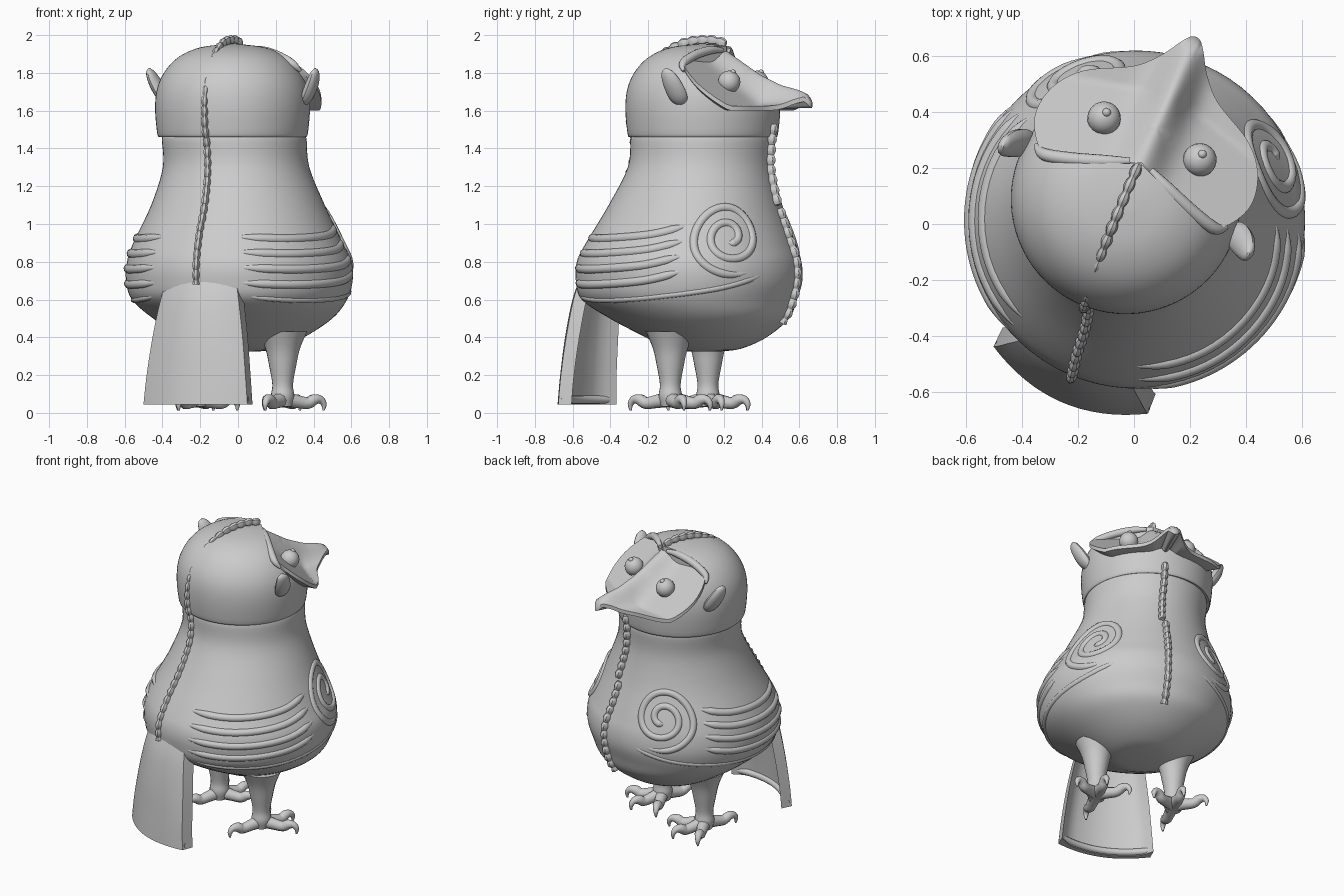
import bpy, bmesh, math
from math import sin, cos, pi, radians
from mathutils import Vector, Matrix

if "Cube" in bpy.data.objects:
    bpy.data.objects.remove(bpy.data.objects["Cube"])

# Everything is built facing +y, then the whole bird is turned about z
TURN = Matrix.Rotation(radians(-23.5), 4, 'Z')
HX, HY = -0.062, 0.07          # head axis


def loft(name, rings):
    bm = bmesh.new()
    vr = [[bm.verts.new(TURN @ Vector(p)) for p in r] for r in rings]
    n = len(rings[0])
    for a, b in zip(vr, vr[1:]):
        for i in range(n):
            bm.faces.new((a[i], a[(i + 1) % n], b[(i + 1) % n], b[i]))
    bm.faces.new(vr[0])
    bm.faces.new(vr[-1])
    bmesh.ops.recalc_face_normals(bm, faces=bm.faces)
    me = bpy.data.meshes.new(name)
    bm.to_mesh(me)
    bm.free()
    ob = bpy.data.objects.new(name, me)
    bpy.context.collection.objects.link(ob)
    return ob


def smooth(pts, k):
    """Catmull-Rom resampling of tuples of any size."""
    out = []
    for i in range(len(pts) - 1):
        p0, p1, p2, p3 = pts[max(i - 1, 0)], pts[i], pts[i + 1], pts[min(i + 2, len(pts) - 1)]
        for j in range(k):
            t = j / k
            out.append(tuple(0.5 * (2 * b + (c - a) * t + (2 * a - 5 * b + 4 * c - d) * t * t
                             + (3 * b - a - 3 * c + d) * t ** 3) for a, b, c, d in zip(p0, p1, p2, p3)))
    return out + [tuple(pts[-1])]


def tube(name, pts, n=12, squash=1.0, ref=(1, 0, 0)):
    """Tube through (x, y, z, radius) points."""
    P = [Vector(p[:3]) for p in pts]
    side, rings = Vector(ref), []
    for i, p in enumerate(P):
        t = (P[min(i + 1, len(P) - 1)] - P[max(i - 1, 0)]).normalized()
        side = (side - t * side.dot(t)).normalized()
        up = t.cross(side)
        rings.append([p + (side * cos(a) * squash + up * sin(a)) * pts[i][3]
                      for a in (2 * pi * k / n for k in range(n))])
    return loft(name, rings)


def ball(name, c, r, n=20):
    return loft(name, [[(c[0] + r * sin(a) * cos(b), c[1] + r * sin(a) * sin(b), c[2] + r * cos(a))
                        for b in (2 * pi * k / n for k in range(n))]
                       for a in (pi * (0.02 + 0.96 * j / 10) for j in range(11))])


def revolve(name, prof, n=72):
    return loft(name, [[(cx + r * cos(a), cy + r * sin(a), z) for a in (2 * pi * k / n for k in range(n))]
                       for z, cx, cy, r in prof])


def lerp_table(tab, x):
    for a, b in zip(tab, tab[1:]):
        if x <= b[0]:
            t = max(0, (x - a[0]) / (b[0] - a[0]))
            return [p + (q - p) * t for p, q in zip(a, b)]
    return list(tab[-1])


# Body
body_prof = smooth([(0.325, -.015, .1, .08), (0.34, -.015, .105, .19), (0.4, -.015, .11, .32),
                    (0.5, -.005, .075, .475), (0.6, 0, .02, .57), (0.7, 0, .018, .6),
                    (0.8, 0, .018, .595), (0.9, -.01, .023, .555), (1.1, -.02, .046, .46),
                    (1.3, -.041, .069, .388), (1.45, -.054, .074, .383), (1.462, -.054, .074, .37)], 5)
revolve("body", body_prof)


def surf(th, z, off=0.0):
    """Point on the body; th in radians away from the front, positive to the right."""
    _, cx, cy, r = lerp_table(body_prof, z)
    return (cx + (r + off) * sin(th), cy + (r + off) * cos(th), z)


# Head lid
head = revolve("head", smooth([(1.462, HX, HY, .385), (1.475, HX, HY, .398), (1.6, HX, HY, .41), (1.7, HX, HY, .403),
                               (1.78, HX, HY, .375), (1.85, HX, HY, .325), (1.9, HX, HY, .26),
                               (1.935, HX, HY, .17), (1.95, HX, HY, .06), (1.952, HX, HY, .01)], 4))

# Heart-shaped face dish running out into the beak
half = smooth([(0, .14), (.1, .1), (.22, .055), (.34, .035), (.415, .14), (.4, .26), (.32, .36),
               (.165, .445), (.09, .52), (.045, .59), (.02, .622), (0, .63)], 5)
outline = half + [(-x, y) for x, y in half[-2:0:-1]]
ridge = [(0, 1.95), (.13, 1.92), (.33, 1.79), (.45, 1.735), (.55, 1.71), (.6, 1.69), (.63, 1.64)]


def face_z(x, y):
    dish = max(1.95 - 0.8 * y - 0.2 * abs(x), 1.625)
    return dish + (lerp_table(ridge, y)[1] - dish) * math.exp(-(x / 0.07) ** 2)


def face_ring(s, dz=0.0):
    pts = [(x * s, 0.28 + (y - 0.28) * s) for x, y in outline]
    return [Vector((x + HX, y + HY, face_z(x, y) + dz)) for x, y in pts]


front = [face_ring(s) for s in [0.01] + [k / 14 for k in range(1, 15)]]
low = face_ring(1, -0.025)
core = Vector((HX, 0.05 + HY, 1.6))
loft("face_and_beak", front + [low, [p.lerp(core, 0.4) for p in low]])

cutter = loft("face_cutter", [face_ring(s * 1.02, -0.015) for s in [0.01] + [k / 8 for k in range(1, 9)]]
              + [[Vector((p.x, p.y, 2.3)) for p in face_ring(1.02)]])
cutter.hide_render = True
mod = head.modifiers.new("cut", 'BOOLEAN')
mod.operation, mod.solver, mod.object = 'DIFFERENCE', 'EXACT', cutter
bpy.context.view_layer.objects.active = head
bpy.ops.object.modifier_apply(modifier="cut")
bpy.data.objects.remove(cutter)

for s, tag in ((1, "right"), (-1, "left")):
    # Eyes with pupils, brows, ears
    ex, ey = HX + s * .186, HY + .233
    ball("eye_" + tag, (ex, ey, 1.752), .06)
    ball("pupil_" + tag, (ex, ey + .022, 1.802), .016, 12)
    tube("brow_" + tag, smooth([(HX + s * x, HY + y, z, r) for x, y, z, r in
         [(.04, .13, 1.92, .012), (.12, .095, 1.92, .022), (.23, .055, 1.895, .024),
          (.33, .03, 1.85, .022), (.37, .05, 1.81, .008)]], 5))
    tube("ear_" + tag, smooth([(HX + s * x, HY + y, z, r) for x, y, z, r in
         [(.37, .05, 1.62, .015), (.41, .04, 1.67, .05), (.45, .02, 1.74, .052),
          (.475, .0, 1.80, .035), (.478, -.005, 1.825, .006)]], 5), squash=.6)

    # Wing relief: spiral on the shoulder and feather bands sweeping back
    def relief(name, pts, r):
        path = []
        for i, (th, z) in enumerate(pts):
            e = min(i, len(pts) - 1 - i)
            path.append(surf(s * th, z, -.012) + (r * min(1, .3 + e * .12),))
        tube(name, path, 10, ref=(0, 0, 1))

    spiral = []
    for i in range(100):
        t = i / 99
        a, rad = -pi * 0.6 + t * 4.3 * pi, .03 + .2 * t
        spiral.append((.78 - rad * cos(a) / .56, .93 + rad * sin(a) * .9))
    relief("wing_spiral_" + tag, spiral, .024)
    for k, (z0, z1) in enumerate([(.97, .93), (.89, .85), (.81, .77), (.73, .69)]):
        relief(f"wing_band_{tag}_{k}", smooth([(1.22, z0 + .02), (1.6, z0 - .03),
               (2.2, (z0 + z1) / 2 - .03), (2.75, z1)], 12), .025)
    relief("wing_edge_" + tag, smooth([(.4, .74), (.9, .66), (1.6, .61), (2.2, .6), (2.7, .62)], 12), .018)

    # Leg and clawed toes
    lx, ly = s * .25, .018
    tube("leg_" + tag, smooth([(lx, ly, z, r) for z, r in
         [(.43, .13), (.34, .092), (.25, .072), (.15, .055), (.09, .062), (.035, .05)]], 4), 20)
    for ang in (-48, 0, 48, 180):
        a = radians(ang)
        tube(f"toe_{tag}_{ang}", smooth([(lx + d * sin(a), ly + d * cos(a), z, r) for d, z, r in
             [(.0, .075, .045), (.08, .06, .036), (.14, .052, .032), (.175, .07, .03),
              (.21, .07, .022), (.23, .045, .015), (.228, .012, .005)]], 4), 10,
             ref=(cos(a), -sin(a), 0))

# Tail: a curved plate with in-turned edges
rows = []
for z, w, f, bow in smooth([(.74, .19, -.56, .05), (.6, .225, -.615, .07), (.4, .26, -.652, .08),
                            (.2, .285, -.672, .08), (.045, .3, -.685, .085)], 5):
    us = [-1 + k / 8 for k in range(17)]
    outer = [(.015 + u * w, f + bow * u * u, z) for u in us]
    inner = [(.015 + u * w * .99, f + bow * u * u + .035 + .04 * max(0, (abs(u) - .8) * 5), z) for u in us]
    rows.append(outer + inner[::-1])
loft("tail", rows)
tube("tail_lip", [(.015 + u * .29, -.65 + .085 * u * u, .07, .022) for u in
                  (-1 + k / 8 for k in range(17))], ref=(0, 0, 1))


# Scalloped seams down the back and the breast
def seam(name, pts, r):
    path = smooth(pts, 40)
    length, out, last = 0, [], Vector(path[0])
    for p in path:
        length += (Vector(p) - last).length
        last = Vector(p)
        out.append(p + (r * (.72 + .4 * abs(sin(length * pi / .055))),))
    tube(name, out, 8, squash=.75)


seam("back_seam", [(-.07, .2, 1.955), (-.07, .1, 1.975), (-.067, -.05, 1.955), (-.06, -.2, 1.865),
                   (-.05, -.31, 1.72), (-.045, -.34, 1.55)]
     + [surf(pi - .02, z, .004) for z in (1.4, 1.25, 1.1, .95, .8, .68)], .024)
seam("breast_seam_upper", [(HX, .475, 1.53)] + [surf(-.02, z, .008) for z in (1.42, 1.3, 1.2, 1.1)], .028)
seam("breast_seam_lower", [surf(-.07, z, .004) for z in (1.08, .95, .8, .65, .55, .48)], .028)

bpy.ops.object.select_all(action='SELECT')
bpy.ops.object.shade_smooth_by_angle(angle=radians(40))
